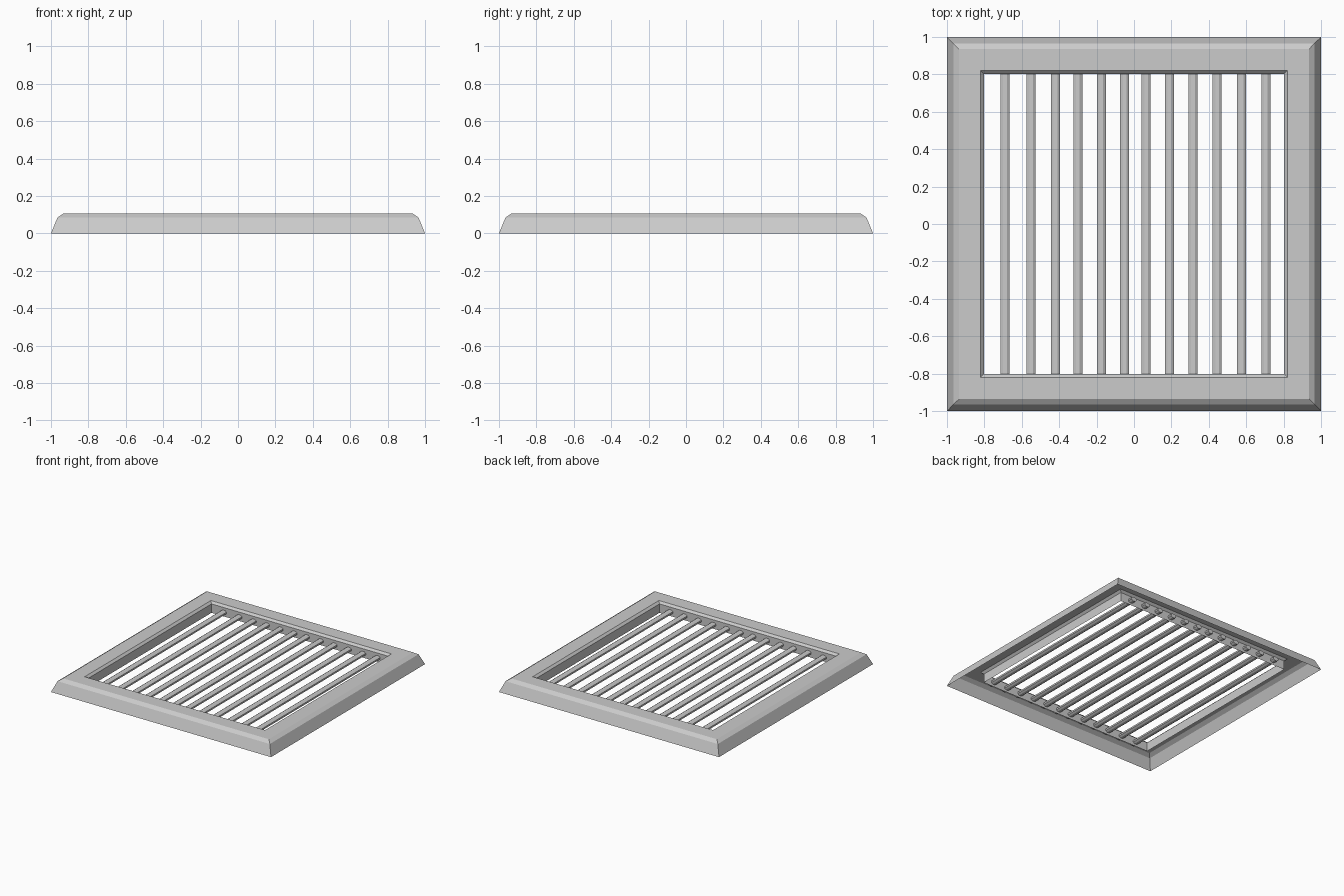
import bpy, bmesh, math

if "Cube" in bpy.data.objects:
    bpy.data.objects.remove(bpy.data.objects["Cube"])

def square_sweep(name, profile):
    """Sweep an open (half-width, z) profile around a square with mitred corners."""
    bm = bmesh.new()
    rings = [[bm.verts.new((sx * r, sy * r, z))
              for sx, sy in ((-1, -1), (1, -1), (1, 1), (-1, 1))] for r, z in profile]
    for a, b in zip(rings, rings[1:]):
        for i in range(4):
            j = (i + 1) % 4
            bm.faces.new((a[i], a[j], b[j], b[i]))
    me = bpy.data.meshes.new(name)
    bm.to_mesh(me)
    bm.free()
    ob = bpy.data.objects.new(name, me)
    bpy.context.collection.objects.link(ob)
    return ob

def bar(name, x, section, half):
    """Straight bar along y with an (x, z) cross-section."""
    bm = bmesh.new()
    f = bm.faces.new([bm.verts.new((x + u, -half, z)) for u, z in section])
    ext = bmesh.ops.extrude_face_region(bm, geom=[f])["geom"]
    bmesh.ops.translate(bm, vec=(0, 2 * half, 0),
                        verts=[v for v in ext if isinstance(v, bmesh.types.BMVert)])
    bmesh.ops.recalc_face_normals(bm, faces=bm.faces)
    me = bpy.data.meshes.new(name)
    bm.to_mesh(me)
    bm.free()
    ob = bpy.data.objects.new(name, me)
    bpy.context.collection.objects.link(ob)

# Hollow frame: sloped rim, flat top, small inner chamfer, inner wall
square_sweep("frame", [(1, 0), (0.965, 0.085), (0.935, 0.105),
                       (0.82, 0.105), (0.803, 0.088), (0.803, 0.015)])

# Slim grille bars, ends poking through the inner wall
section = [(0.026 * math.cos(math.tau * (i + .5) / 8),
            0.05 + 0.018 * math.sin(math.tau * (i + .5) / 8)) for i in range(8)]
centres = (-0.69, -0.55, -0.42, -0.30, -0.175, -0.05,
           0.065, 0.19, 0.315, 0.445, 0.575, 0.705)
for n, x in enumerate(centres, 1):
    bar(f"grille_bar_{n:02d}", x, section, 0.84)
